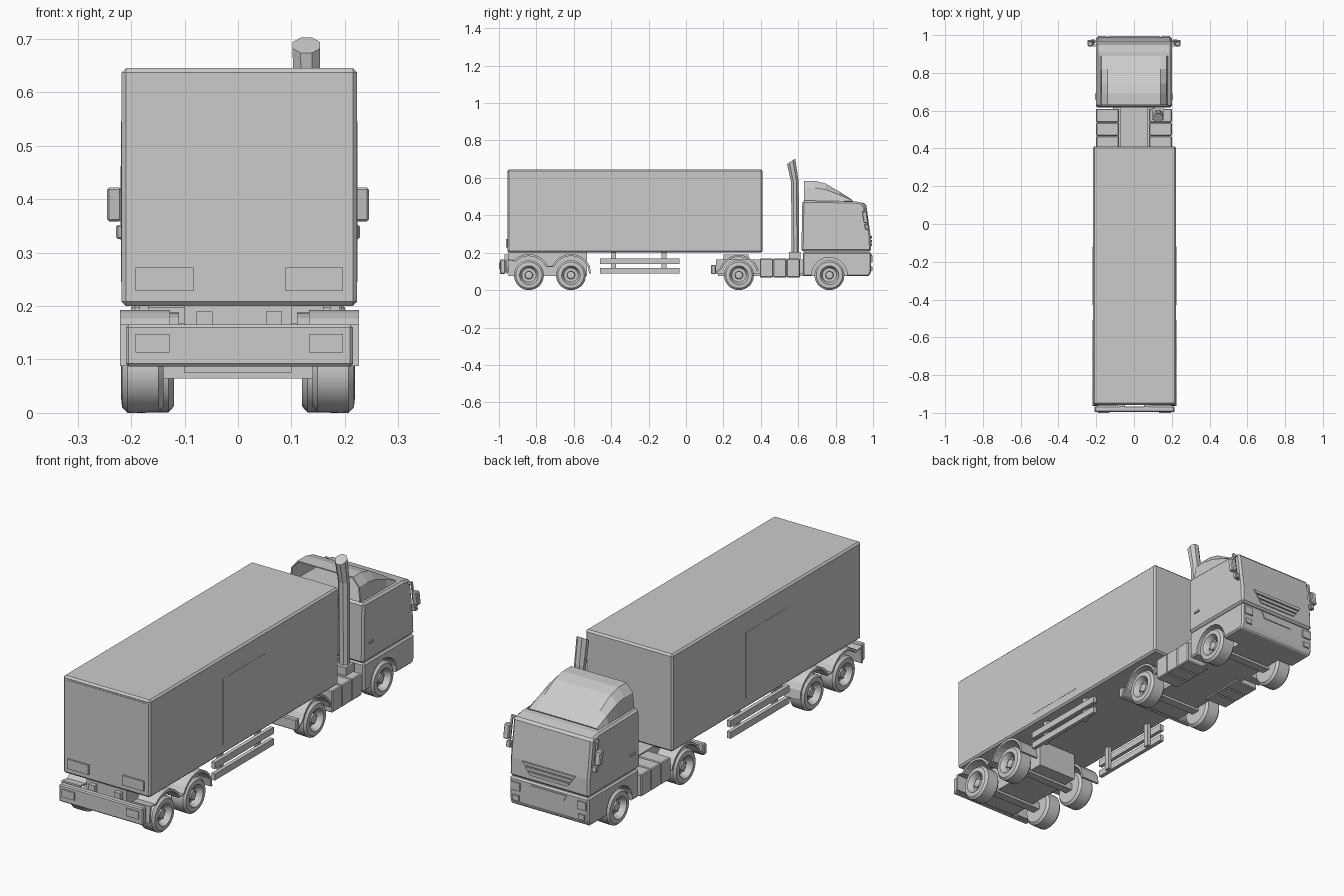
import bpy, bmesh, math
from mathutils import Vector

if "Cube" in bpy.data.objects:
    bpy.data.objects.remove(bpy.data.objects["Cube"])

GREY = bpy.data.materials.new("plain grey")
GREY.diffuse_color = (0.6, 0.6, 0.6, 1)
GREY.use_nodes = True
GREY.node_tree.nodes["Principled BSDF"].inputs["Base Color"].default_value = GREY.diffuse_color


def finish(name, bm, bevel=0.0, smooth=False):
    bmesh.ops.recalc_face_normals(bm, faces=bm.faces[:])
    me = bpy.data.meshes.new(name)
    bm.to_mesh(me)
    bm.free()
    me.materials.append(GREY)
    ob = bpy.data.objects.new(name, me)
    bpy.context.collection.objects.link(ob)
    if bevel:
        m = ob.modifiers.new("bevel", 'BEVEL')
        m.width, m.segments = bevel, 1
        m.limit_method, m.angle_limit = 'ANGLE', math.radians(40)
    if smooth:
        bpy.ops.object.select_all(action='DESELECT')
        ob.select_set(True)
        bpy.context.view_layer.objects.active = ob
        bpy.ops.object.shade_smooth_by_angle(angle=math.radians(35))
    return ob


def prism(name, pts, x0, x1, bevel=0.0, smooth=False):
    """Side profile of (y, z) points pushed from x0 to x1."""
    bm = bmesh.new()
    a = [bm.verts.new((x0, y, z)) for y, z in pts]
    b = [bm.verts.new((x1, y, z)) for y, z in pts]
    bm.faces.new(a)
    bm.faces.new(b)
    for i in range(len(pts)):
        j = (i + 1) % len(pts)
        bm.faces.new((a[i], a[j], b[j], b[i]))
    return finish(name, bm, bevel, smooth)


def box(name, x0, x1, y0, y1, z0, z1, bevel=0.0):
    return prism(name, [(y0, z0), (y1, z0), (y1, z1), (y0, z1)], x0, x1, bevel)


def arc(cy, cz, r, a0, a1, n):
    return [(cy + r * math.cos(math.radians(a0 + (a1 - a0) * i / n)),
             cz + r * math.sin(math.radians(a0 + (a1 - a0) * i / n))) for i in range(n + 1)]


def loft(name, rings, cap=True, smooth=False):
    bm = bmesh.new()
    vs = [[bm.verts.new(p) for p in ring] for ring in rings]
    n = len(vs[0])
    for a, b in zip(vs, vs[1:]):
        for i in range(n if cap else n - 1):
            j = (i + 1) % n
            bm.faces.new((a[i], a[j], b[j], b[i]))
    if cap:
        bm.faces.new(vs[0])
        bm.faces.new(vs[-1])
    return finish(name, bm, smooth=smooth)


def wheel(name, side, y, outer):
    """Lathed tyre, recessed rim and hub; profile is (distance in from outer side, radius)."""
    prof = [(.08, .03), (.08, .068), (.07, .079), (.012, .08), (.002, .07), (0, .05),
            (.008, .046), (.014, .042), (.03, .038), (.03, .022), (.014, .019), (.012, .008)]
    n = 28
    loft(name, [[(side * (outer - d), y + r * math.cos(math.tau * i / n),
                  .08 + r * math.sin(math.tau * i / n)) for i in range(n)]
                for d, r in prof], smooth=True)
    for k in range(6):  # rim bolts
        a = math.tau * k / 6
        cy, cz = y + .03 * math.cos(a), .08 + .03 * math.sin(a)
        x = sorted((side * (outer - .031), side * (outer - .022)))
        box(name + "_bolt", x[0], x[1], cy - .004, cy + .004, cz - .004, cz + .004)


# Trailer body
box("trailer_body", -.218, .223, -.955, .41, .2, .645, .008)
box("trailer_top_strip", -.197, .203, -.957, -.954, .626, .63)
box("trailer_subframe", -.1, .1, -.95, -.53, .075, .201)
box("rear_bumper", -.21, .215, -.995, -.965, .087, .165, .005)
for s in (-1, 1):
    c = .0025
    def span(a, b):
        return sorted((c + s * a, c + s * b))
    box("side_panel", *span(.2195, .2215), -.43, -.12, .245, .545)
    box("trailer_rear_light", *span(.086, .194), -.963, -.954, .228, .272)
    box("bumper_light", *span(.131, .194), -1.0, -.994, .113, .148)
    box("bumper_bracket", *span(.05, .08), -.97, -.94, .1, .19)
    # Side guard rails and posts
    for z in (.088, .14):
        box("guard_rail", *span(.185, .203), -.46, -.035, z, z + .03)
    for y in (-.4, -.13):
        box("guard_post", *span(.17, .187), y, y + .025, .09, .201)
    # Twin fender following both wheels, with a hanging flap at each end
    outer = ([(-.963, .088), (-.958, .165)] + arc(-.84, .082, .111, 135, 25, 8)
             + arc(-.615, .082, .111, 155, 25, 9) + [(-.508, .088)])
    inner = ([(-.518, .088)] + arc(-.615, .082, .1, 25, 155, 9)
             + arc(-.84, .082, .1, 25, 135, 8) + [(-.948, .16), (-.953, .088)])
    prism("trailer_fender", outer + inner, *span(.13, .2235))
    for y in (-.84, -.615):
        wheel("trailer_wheel", s, y, .219)

# Axles
for y, w in ((-.84, .15), (-.615, .15), (.283, .14), (.767, .14)):
    box("axle", -w, w, y - .02, y + .02, .064, .096)

# Tractor chassis, tail and coupling plate
box("tractor_chassis", -.075, .075, .16, .66, .085, .165)
box("tractor_underplate", -.11, .11, .17, .64, .075, .09)
box("tractor_tail", -.2, .2, .135, .16, .085, .135, .004)
box("coupling_plate", -.1, .1, .2, .335, .16, .19)
for s in (-1, 1):
    def span(a, b):
        return sorted((s * a, s * b))
    # Three-part tanks and steps beside the frame
    for i in range(3):
        y = .395 + .0717 * i
        box("side_tank", *span(.08, .2), y, y + .0705, .068, .168, .004)
    prism("drive_fender", [(.16, .1)] + arc(.283, .08, .108, 160, 12, 10)
          + arc(.283, .08, .098, 12, 160, 10) + [(.16, .09)], *span(.11, .2))
    wheel("drive_wheel", s, .283, .2)
    wheel("front_wheel", s, .767, .202)

# Lower cab with wheel arches
lower = prism("cab_lower", [(.625, .075), (.98, .075), (.99, .1), (.99, .204), (.625, .204)],
              -.2, .2, .007)
for s in (-1, 1):
    cut = prism("arch_cutter", arc(.767, .08, .095, 0, 345, 23),
                *sorted((s * .112, s * .3)))
    m = lower.modifiers.new("arch", 'BOOLEAN')
    m.operation, m.object, m.solver = 'DIFFERENCE', cut, 'EXACT'
    bpy.context.view_layer.objects.active = lower
    for mod in [q.name for q in lower.modifiers]:
        bpy.ops.object.modifier_apply(modifier=mod)
    bpy.data.objects.remove(cut)

# Upper cab
prism("cab_upper", [(.617, .207), (.99, .207), (.987, .29), (.963, .463), (.91, .474), (.622, .479)],
      -.2, .2, .009)

# Roof fairing, a thin shell open at the back
rows = ((.63, .107), (.69, .107), (.745, .093), (.82, .05), (.89, .004))
half = ((.18, 0), (.172, .65), (.14, 1))
fairing = loft("roof_fairing", [[(-x, y, .477 + h * k) for x, k in half]
                                + [(x, y, .477 + h * k) for x, k in reversed(half)]
                                for y, h in rows], cap=False)
sol = fairing.modifiers.new("shell", 'SOLIDIFY')
sol.thickness, sol.offset = .006, -1


def front_plate(name, pts, y, t=.008):
    """Thin plate on the cab nose from (x, z) points."""
    loft(name, [[(x, yy, z) for x, z in pts] for yy in (y - .004, y + t - .004)])


# Grilles with slats
for i in range(3):
    z0, z1 = .235 + .02 * i, .249 + .02 * i
    a, b = .095 + .72 * (z0 - .235), .095 + .72 * (z1 - .235)
    front_plate("grille_slat", [(-a, z0), (a, z0), (b, z1), (-b, z1)], .99)
front_plate("lower_grille", [(-.075, .162), (.075, .162), (.09, .19), (-.09, .19)], .99)

for s in (-1, 1):
    # Lamps on the nose
    for nm, a, b, z0, z1 in (("headlight", .145, .19, .148, .185), ("fog_light", .15, .182, .102, .126)):
        front_plate(nm, [(s * a, z0), (s * b, z0), (s * b, z1), (s * a, z1)], .992)
    def span(a, b):
        return sorted((s * a, s * b))
    # Door handle
    box("door_handle", *span(.198, .206), .66, .69, .285, .293)
    # Mirrors: large and small heads on a slanted arm
    prism("mirror_arm", [(.965, .325), (.972, .325), (.95, .462), (.942, .462)], *span(.212, .22))
    for y, z in ((.967, .328), (.945, .455)):
        box("mirror_bracket", *span(.19, .22), y - .006, y + .004, z - .004, z + .006)
    prism("mirror_head", [(.95, .358), (.975, .358), (.965, .422), (.94, .422)], *span(.218, .245), .004)
    prism("small_mirror", [(.958, .325), (.978, .325), (.974, .352), (.954, .352)], *span(.206, .228), .003)

# Exhaust stack, eight-sided, bent back at the tip with a slanted cut
N = 8
rings = []
for y, z, r, tilt in ((.585, .2, .025, 0), (.582, .58, .026, 0), (.562, .688, .028, .65)):
    ring = []
    for i in range(N):
        a = math.tau * (i + .5) / N
        dy = r * .85 * math.sin(a)
        ring.append(Vector((.128 + r * math.cos(a), y + dy, z + tilt * dy)))
    rings.append(ring)
loft("exhaust_stack", rings)
box("exhaust_base", .095, .16, .55, .612, .165, .205)
